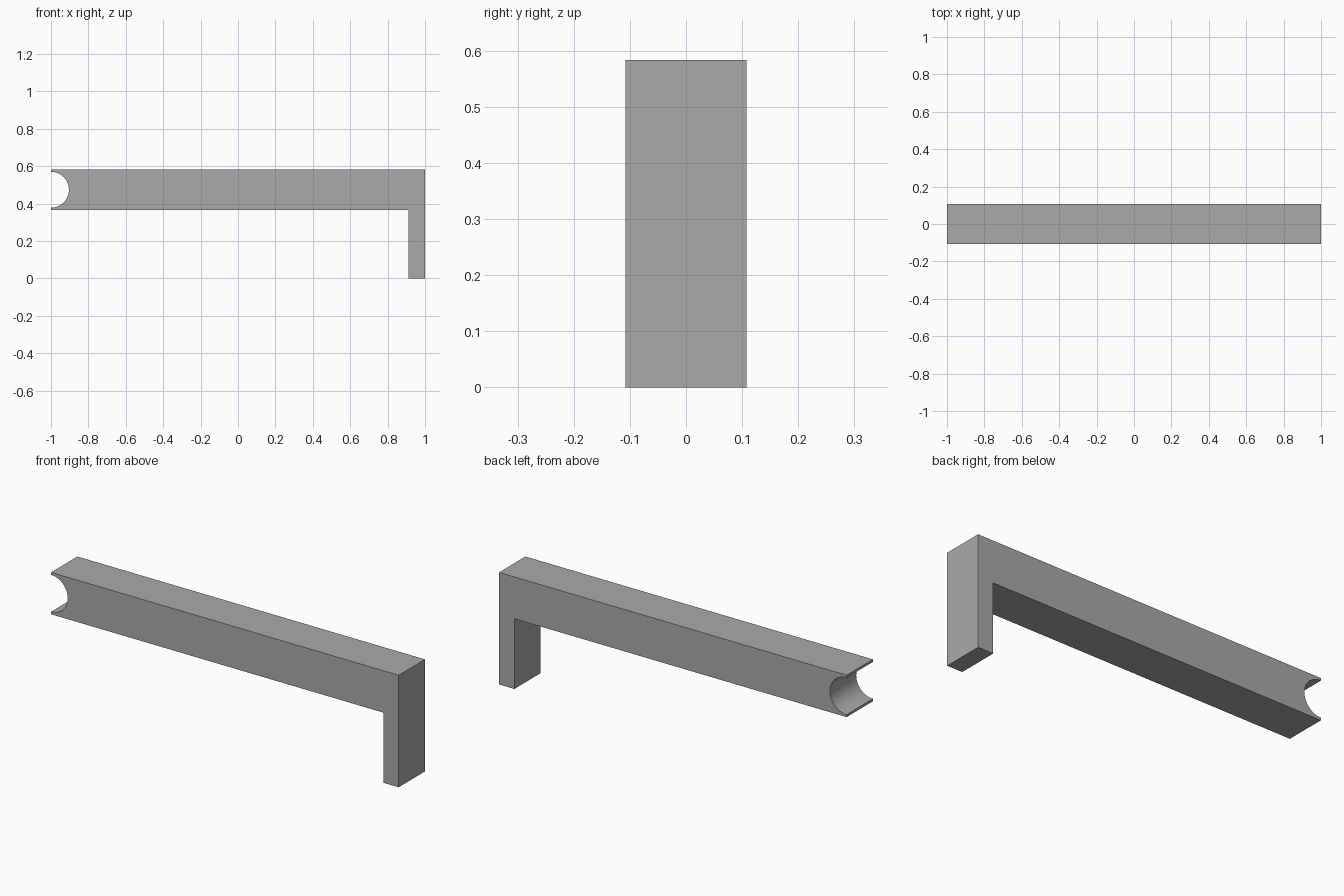
import bpy
import bmesh
import math

old = bpy.data.objects.get("Cube")
if old:
    bpy.data.objects.remove(old, do_unlink=True)

# Single grey material
grey = bpy.data.materials.new("plain grey")
grey.use_nodes = True
colour = (0.4, 0.4, 0.4, 1)
grey.diffuse_color = colour
grey.node_tree.nodes["Principled BSDF"].inputs["Base Color"].default_value = colour

half_depth = 0.108
top, underside, leg_inner = 0.583, 0.365, 0.912
notch_radius, notch_z = 0.096, 0.474
steps = 32

# Side profile: bar with a leg at one end and a half-round notch at the other
profile = [(-1, underside), (leg_inner, underside), (leg_inner, 0),
           (1, 0), (1, top), (-1, top)]
for i in range(steps + 1):
    a = math.pi / 2 - math.pi * i / steps
    profile.append((-1 + notch_radius * math.cos(a),
                    notch_z + notch_radius * math.sin(a)))

# Extrude the profile through the depth
bm = bmesh.new()
face = bm.faces.new([bm.verts.new((x, -half_depth, z)) for x, z in profile])
extruded = bmesh.ops.extrude_face_region(bm, geom=[face])
moved = [v for v in extruded["geom"] if isinstance(v, bmesh.types.BMVert)]
bmesh.ops.translate(bm, verts=moved, vec=(0, 2 * half_depth, 0))
bmesh.ops.recalc_face_normals(bm, faces=bm.faces)

mesh = bpy.data.meshes.new("notched_bar_with_leg")
bm.to_mesh(mesh)
bm.free()
mesh.materials.append(grey)
bar = bpy.data.objects.new("notched_bar_with_leg", mesh)
bpy.context.collection.objects.link(bar)

# Smooth notch, sharp corners
bpy.ops.object.select_all(action="DESELECT")
bar.select_set(True)
bpy.context.view_layer.objects.active = bar
bpy.ops.object.shade_smooth_by_angle(angle=math.radians(30))
